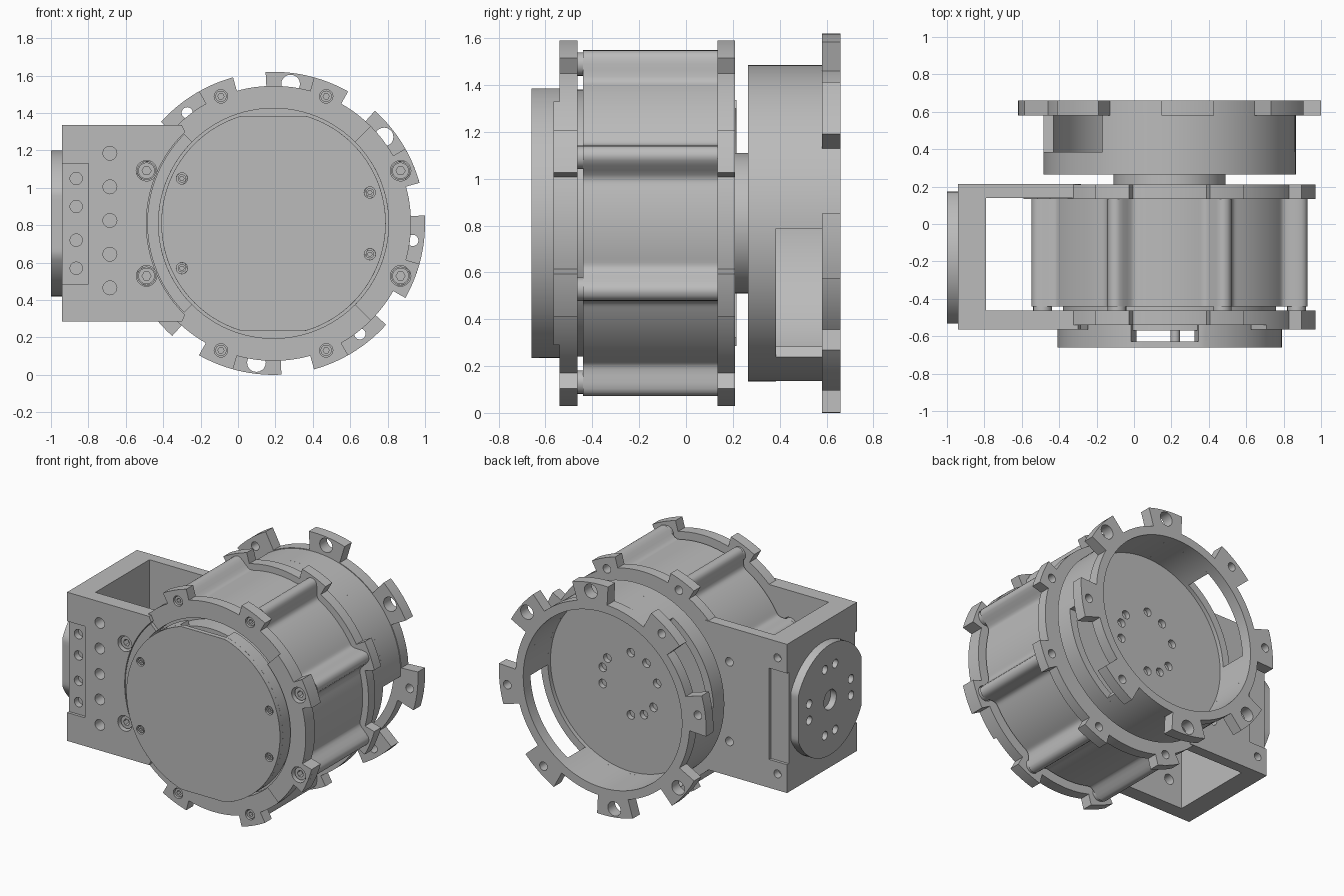
import bpy, bmesh
from math import sin, cos, radians, pi, exp
from mathutils import Matrix

old = bpy.data.objects.get("Cube")
if old:
    bpy.data.objects.remove(old, do_unlink=True)

CX, CZ = 0.19, 0.81          # main axis, running along y
BOLTS = [22.5 + 45 * k for k in range(8)]
LUGS = [-7 + 45 * k for k in range(8)]

grey = bpy.data.materials.new("machined grey")
grey.use_nodes = True
grey.diffuse_color = (0.5, 0.5, 0.5, 1)
grey.node_tree.nodes["Principled BSDF"].inputs["Base Color"].default_value = (0.5, 0.5, 0.5, 1)


def polar(r, a, c=(CX, CZ)):
    return c[0] + r * cos(radians(a)), c[1] + r * sin(radians(a))


def circle(r, c=(CX, CZ), n=96):
    return [polar(r, 360 * i / n, c) for i in range(n)]


def arc(r, a0, a1, n=40):
    return [polar(r, a0 + (a1 - a0) * i / n) for i in range(n + 1)]


def rect(u0, u1, v0, v1):
    return [(u0, v0), (u1, v0), (u1, v1), (u0, v1)]


def hole(r, c):
    return circle(r, c, 20)


def lugged(base, outer, centres, half):
    """Circular outline with raised lugs."""
    pts = []
    for c in centres:
        pts += arc(outer, c - half, c + half, 8)
        pts += arc(base, c + half, c + 45 - half, 12)
    return pts


def clipped(points, limit, c, axis):
    """Flatten two opposite sides of an outline."""
    out = []
    for p in points:
        q = list(p)
        q[axis] = max(c - limit, min(c + limit, q[axis]))
        out.append(tuple(q))
    return out


def plate(name, loops, d0, d1, axis="y", bevel=0):
    """Extrude filled outlines (later loops are holes) from d0 to d1."""
    cu = bpy.data.curves.new(name, "CURVE")
    cu.dimensions = "2D"
    cu.fill_mode = "BOTH"
    cu.extrude = (d1 - d0) / 2
    for loop in loops:
        s = cu.splines.new("POLY")
        s.points.add(len(loop) - 1)
        for p, (u, v) in zip(s.points, loop):
            p.co = (u, v, 0, 1)
        s.use_cyclic_u = True
    tmp = bpy.data.objects.new(name, cu)
    bpy.context.collection.objects.link(tmp)
    bpy.context.view_layer.update()
    me = bpy.data.meshes.new_from_object(tmp.evaluated_get(bpy.context.evaluated_depsgraph_get()))
    bpy.data.objects.remove(tmp, do_unlink=True)
    mid = (d0 + d1) / 2
    if axis == "y":
        m = Matrix(((1, 0, 0, 0), (0, 0, 1, mid), (0, 1, 0, 0), (0, 0, 0, 1)))
    else:
        m = Matrix(((0, 0, 1, mid), (1, 0, 0, 0), (0, 1, 0, 0), (0, 0, 0, 1)))
    bm = bmesh.new()
    bm.from_mesh(me)
    bm.transform(m)
    bmesh.ops.remove_doubles(bm, verts=bm.verts, dist=0.0001)
    bmesh.ops.recalc_face_normals(bm, faces=bm.faces)
    bm.to_mesh(me)
    bm.free()
    me.name = name
    me.materials.clear()
    me.materials.append(grey)
    ob = bpy.data.objects.new(name, me)
    bpy.context.collection.objects.link(ob)
    if bevel:
        b = ob.modifiers.new("soft edge", "BEVEL")
        b.width, b.segments, b.angle_limit = bevel, 2, radians(50)
    bpy.ops.object.select_all(action="DESELECT")
    ob.select_set(True)
    bpy.context.view_layer.objects.active = ob
    bpy.ops.object.shade_smooth_by_angle(angle=radians(30))
    return ob


# Motor body with eight rounded ribs
body = []
for i in range(360):
    d = (i - 22.5 + 22.5) % 45 - 22.5
    body.append(polar(0.69 + 0.105 * exp(-abs(d / 4.6) ** 3), i))
plate("motor_body", [body], -0.44, 0.135)
plate("motor_core", [circle(0.57)], -0.57, 0.2)

# Clamp rings with bolt lugs
side = lambda a: abs(cos(radians(a))) > 0.7
ring = lugged(0.735, 0.81, BOLTS, 7)
holes = [hole(0.055 if side(a) else 0.036, polar(0.735, a)) for a in BOLTS]
plate("front_ring", [ring, circle(0.615)] + holes, -0.54, -0.463)
plate("rear_ring", [ring, circle(0.56)] + [hole(0.03, polar(0.735, a)) for a in BOLTS], 0.135, 0.21)

# Thicker side sectors of the front ring
right = arc(0.735, -45, -29.5, 6) + arc(0.81, -29.5, -15.5, 6) + arc(0.735, -15.5, 15.5, 10)
right += arc(0.81, 15.5, 29.5, 6) + arc(0.735, 29.5, 45, 6) + arc(0.615, 45, -45)
plate("right_ring_pad", [right] + [hole(0.055, polar(0.735, a)) for a in (22.5, -22.5)], -0.565, -0.54)
plate("left_ring_pad", [arc(0.675, 135, 225) + arc(0.615, 225, 135)], -0.565, -0.54)

# Bolts with hex sockets and collars
for i, a in enumerate(BOLTS):
    c = polar(0.735, a)
    r = 0.044 if side(a) else 0.03
    plate(f"bolt_head_{i}", [hole(r, c), circle(r * 0.55, c, 6)], -0.545 if side(a) else -0.53, -0.5)
    plate(f"bolt_collar_{i}", [hole(0.05, c)], -0.5, -0.43)

# Front cover: plate, side walls open at top and bottom, centre post
cover_screws = [(-0.30, 1.05), (-0.30, 0.57), (0.705, 0.975), (0.705, 0.645)]
cover = clipped(circle(0.6, n=180), 0.575, CZ, 1)
plate("cover_plate", [cover] + [hole(0.03, c) for c in cover_screws], -0.66, -0.628, bevel=0.01)
for name, a0, a1 in (("left", 110, 250), ("right", -75, 75)):
    wall = clipped(arc(0.6, a0, a1, 80), 0.575, CZ, 1) + arc(0.52, a1, a0)
    plate(f"cover_wall_{name}", [wall], -0.628, -0.535)
plate("cover_post", [hole(0.025, (0.22, CZ))], -0.63, -0.565)
for i, c in enumerate(cover_screws):
    plate(f"cover_screw_{i}", [hole(0.022, c), circle(0.012, c, 6)], -0.655, -0.625)

# Side bracket: two cheeks joined by an end wall
cheek = [(-0.30, 0.285), (-0.79, 0.285), (-0.79, 1.335), (-0.30, 1.335)] + arc(0.68, 134, 226)
row = [hole(0.037, (-0.685, 0.465 + 0.18 * k)) for k in range(5)]
bolt_holes = [polar(0.735, a) for a in (157.5, 202.5)]
plate("front_cheek", [cheek] + row + [hole(0.055, c) for c in bolt_holes], -0.565, -0.463)
plate("rear_cheek", [cheek] + [hole(0.03, c) for c in bolt_holes], 0.14, 0.215)
WALL = rect(-0.94, -0.79, 0.285, 1.335)
inset = [(-0.94, 0.285), (-0.79, 0.285), (-0.79, 1.335), (-0.94, 1.335), (-0.94, 1.13),
         (-0.80, 1.13), (-0.80, 0.485), (-0.94, 0.485)]
edge_holes = [hole(0.033, (-0.865, z)) for z in (0.57, 0.72, 0.90, 1.05)]
rear_holes = [hole(0.028, (-0.865, z)) for z in (0.40, 1.22)]
plate("end_wall", [WALL], -0.5, 0.16)
plate("end_wall_front", [WALL] + edge_holes, -0.545, -0.5)
plate("end_wall_front_rim", [inset], -0.565, -0.545)
plate("end_wall_rear", [WALL] + rear_holes, 0.16, 0.195)
plate("end_wall_rear_rim", [inset] + rear_holes, 0.195, 0.215)

# Side output disc with flats
HUB = (-0.18, CZ)
disc = clipped(circle(0.39, HUB), 0.353, HUB[0], 0)
disc_holes = [hole(0.03, polar(0.24, 90 * k + s, HUB)) for k in range(4) for s in (-14, 14)]
plate("side_disc", [disc, hole(0.07, HUB)] + disc_holes, -1.0, -0.955, "x")
plate("side_disc_base", [disc], -0.955, -0.935, "x")

# Rear output: neck, cup floor, wall with two windows, lugged flange
plate("neck", [circle(0.30)], 0.19, 0.27)
plate("cup_base", [circle(0.675)], 0.265, 0.32)
floor_angles = [37, 15, -15, 92, 126, 165, 268, 240, 213]
plate("cup_floor", [circle(0.675)] + [hole(0.03, polar(0.22, a)) for a in floor_angles], 0.32, 0.355)
plate("cup_lower_wall", [circle(0.675), circle(0.62)], 0.355, 0.385)
for i, a in enumerate((-2, 178)):
    plate(f"cup_wall_{i}", [arc(0.675, a, a + 124) + arc(0.62, a + 124, a)], 0.385, 0.58)
lug_holes = [hole(0.05 if k in (1, 2, 5, 6) else 0.03, polar(0.75, a)) for k, a in enumerate(LUGS)]
plate("rear_flange", [lugged(0.68, 0.81, LUGS, 10), circle(0.62)] + lug_holes, 0.58, 0.66)
